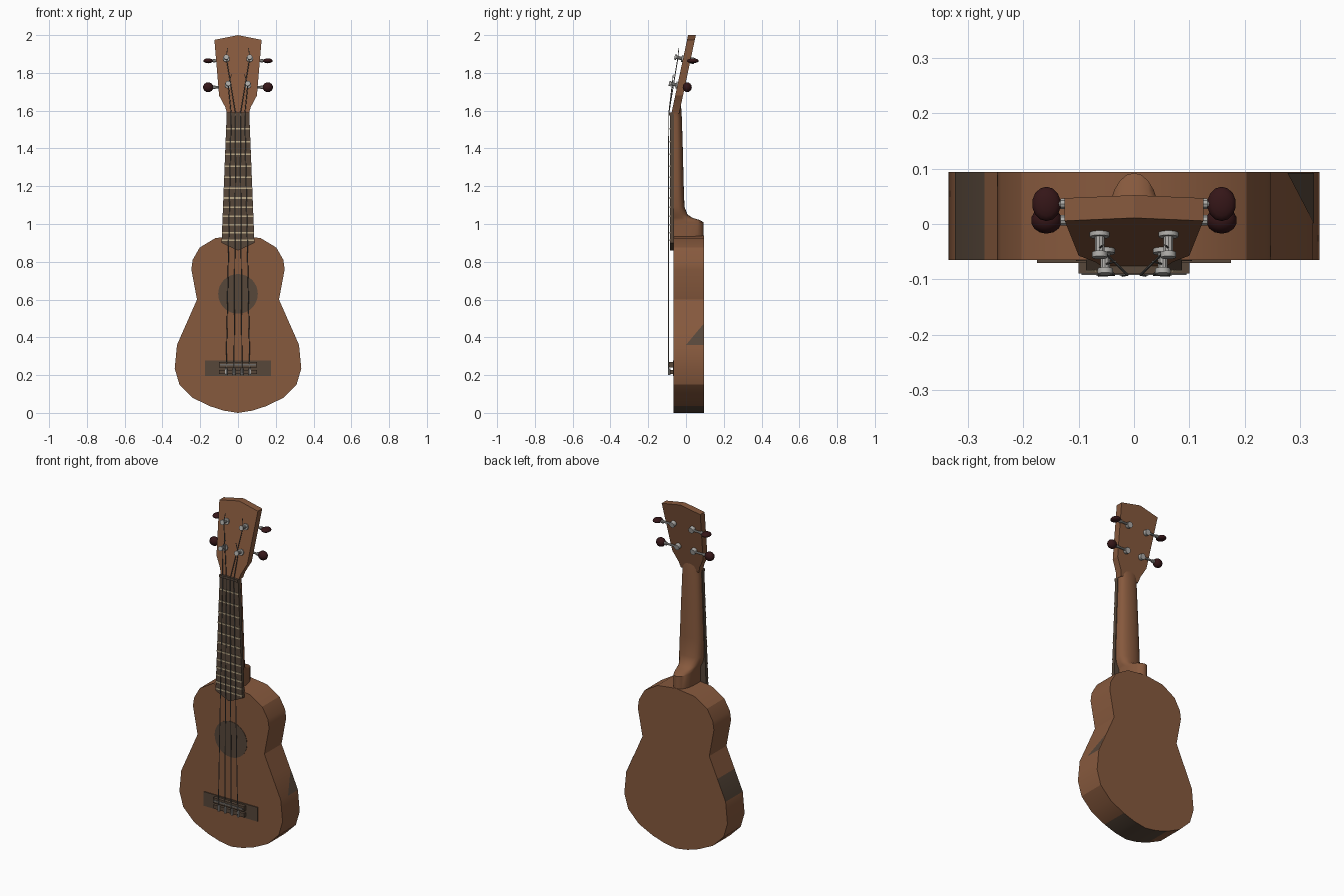
import bpy, bmesh, math
from mathutils import Vector

if "Cube" in bpy.data.objects:
    bpy.data.objects.remove(bpy.data.objects["Cube"])


def material(name, rgb):
    m = bpy.data.materials.new(name)
    m.diffuse_color = (*rgb, 1)
    m.use_nodes = True
    m.node_tree.nodes["Principled BSDF"].inputs["Base Color"].default_value = m.diffuse_color
    return m


wood = material("warm wood", (0.24, 0.10, 0.047))
dark = material("dark wood", (0.095, 0.063, 0.042))
fret_mat = material("fret brass", (0.50, 0.40, 0.25))
metal = material("grey metal", (0.42, 0.41, 0.39))
string_mat = material("string grey", (0.16, 0.15, 0.14))
knob_mat = material("dark red knob", (0.035, 0.008, 0.009))


def finish(name, bm, *mats, smooth=35):
    bmesh.ops.recalc_face_normals(bm, faces=bm.faces[:])
    me = bpy.data.meshes.new(name)
    bm.to_mesh(me)
    bm.free()
    ob = bpy.data.objects.new(name, me)
    bpy.context.collection.objects.link(ob)
    for m in mats:
        me.materials.append(m)
    bpy.ops.object.select_all(action='DESELECT')
    ob.select_set(True)
    bpy.context.view_layer.objects.active = ob
    bpy.ops.object.shade_smooth_by_angle(angle=math.radians(smooth))
    return ob


def mirrored(half):
    """Close a right-hand outline (bottom to top) by mirroring it in x."""
    return half + [(-x, z) for x, z in reversed(half) if x > 0]


def prism_bm(outline, y0, y1, lean=lambda z: 0):
    bm = bmesh.new()
    a = [bm.verts.new((x, y0 + lean(z), z)) for x, z in outline]
    b = [bm.verts.new((x, y1 + lean(z), z)) for x, z in outline]
    n = len(a)
    bm.faces.new(a)
    bm.faces.new(b[::-1])
    for i in range(n):
        bm.faces.new((a[i], b[i], b[(i + 1) % n], a[(i + 1) % n]))
    return bm


def box(name, lo, hi, mat):
    (x0, y0, z0), (x1, y1, z1) = lo, hi
    return finish(name, prism_bm([(x0, z0), (x1, z0), (x1, z1), (x0, z1)], y0, y1), mat)


def rod(name, a, b, r, mat, sides=10):
    a, b = Vector(a), Vector(b)
    bm = bmesh.new()
    bmesh.ops.create_cone(bm, cap_ends=True, segments=sides, radius1=r, radius2=r, depth=(b - a).length)
    q = (b - a).to_track_quat('Z', 'Y')
    for v in bm.verts:
        v.co = q @ v.co + (a + b) / 2
    return finish(name, bm, mat)


# Body: waisted outline with a few dark side panels
body_half = [(0, 0), (0.075, 0.012), (0.15, 0.036), (0.24, 0.08), (0.31, 0.15), (0.335, 0.235),
             (0.323, 0.36), (0.27, 0.48), (0.217, 0.60), (0.247, 0.76), (0.24, 0.81),
             (0.203, 0.875), (0.12, 0.925), (0, 0.94)]
bm = prism_bm(mirrored(body_half), -0.065, 0.094)
for f in bm.faces:
    c = f.calc_center_median()
    if len(f.verts) == 4 and ((c.x < 0 and 0.36 < c.z < 0.48) or (abs(c.x) < 0.15 and c.z < 0.05)):
        f.material_index = 1
finish("body", bm, wood, dark, smooth=28)
bm = bmesh.new()
bm.faces.new([bm.verts.new(p) for p in ((0.325, 0, 0.36), (0.325, 0.092, 0.36), (0.277, 0.092, 0.47))])
finish("side_patch", bm, dark)

# Sound hole
ring = [(0.105 * math.cos(i * math.tau / 32), 0.63 + 0.105 * math.sin(i * math.tau / 32)) for i in range(32)]
finish("sound_hole", prism_bm(ring, -0.067, -0.063), dark)

# Neck and heel: lofted U sections of (z, half width, back y)
sections = [(0.92, 0.05, 0.092), (1.01, 0.05, 0.092), (1.022, 0.052, 0.07), (1.032, 0.055, 0.035),
            (1.05, 0.066, 0.008), (1.09, 0.074, -0.008), (1.2, 0.071, -0.012), (1.4, 0.064, -0.017),
            (1.56, 0.058, -0.022), (1.61, 0.058, -0.025), (1.65, 0.07, -0.03)]
bm = bmesh.new()
rows = []
for z, w, back in sections:
    row = []
    front = -0.068 + max(0, z - 1.6) * 0.21
    for i in range(13):
        t = math.pi * i / 12
        row.append(bm.verts.new((w * math.cos(t), front + (back - front) * max(0, math.sin(t)) ** 0.6, z)))
    rows.append(row)
for r0, r1 in zip(rows, rows[1:]):
    for i in range(13):
        j = (i + 1) % 13
        bm.faces.new((r0[i], r0[j], r1[j], r1[i]))
bm.faces.new(rows[0])
bm.faces.new(rows[-1])
finish("neck", bm, wood)


# Headstock: leans back above the nut
def lean(z):
    return (z - 1.6) * 0.2125


head_half = [(0, 1.585), (0.058, 1.585), (0.068, 1.62), (0.1, 1.68), (0.125, 1.975), (0, 2.0)]
finish("headstock", prism_bm(mirrored(head_half), -0.074, -0.033, lean), wood, smooth=15)

# Fretboard, nut and frets
board_half = [(0, 0.86), (0.087, 0.90), (0.06, 1.58), (0, 1.58)]
board = board_half[:3] + [(-0.06, 1.58), (-0.087, 0.90)]
finish("fretboard", prism_bm(board, -0.084, -0.063), dark)
box("nut", (-0.06, -0.09, 1.575), (0.06, -0.066, 1.59), dark)
for n in range(1, 13):
    z = 1.58 - 1.33 * (1 - 2 ** (-n / 12))
    w = 0.06 + 0.027 * (1.58 - z) / 0.68
    box("fret", (-w, -0.087, z - 0.004), (w, -0.083, z + 0.004), fret_mat)

# Bridge
box("bridge_plate", (-0.175, -0.070, 0.195), (0.175, -0.064, 0.278), dark)
box("bridge_block_low", (-0.1, -0.086, 0.205), (0.1, -0.065, 0.228), dark)
box("bridge_block_high", (-0.1, -0.089, 0.24), (0.1, -0.065, 0.27), dark)
box("saddle", (-0.095, -0.092, 0.25), (0.095, -0.088, 0.258), string_mat)

# Tuners: post, collar, gear, shaft and oval knob
N = Vector((0, -0.978, 0.208))
posts = []
for side in (-1, 1):
    for px, z, size in ((0.052, 1.735, (0.028, 0.024, 0.026)), (0.062, 1.875, (0.026, 0.031, 0.013))):
        front = Vector((side * px, -0.074 + lean(z), z))
        back = front - N * 0.041
        rod("tuner_collar", front - N * 0.005, front + N * 0.008, 0.018, metal, 12)
        rod("tuner_post", front, front + N * 0.046, 0.009, metal)
        rod("tuner_cap", front + N * 0.036, front + N * 0.046, 0.014, metal, 12)
        rod("tuner_gear", back + N * 0.005, back - N * 0.02, 0.017, metal, 12)
        axle = back - N * 0.012
        tip = Vector((side * 0.145, axle.y, axle.z))
        rod("tuner_shaft", axle, tip, 0.006, metal)
        rod("tuner_bushing", tip - Vector((side * 0.025, 0, 0)), tip - Vector((side * 0.012, 0, 0)), 0.01, metal)
        bm = bmesh.new()
        bmesh.ops.create_uvsphere(bm, u_segments=14, v_segments=8, radius=1)
        for v in bm.verts:
            v.co = Vector([v.co[k] * size[k] for k in range(3)]) + Vector((side * 0.158, axle.y, axle.z))
        finish("tuner_knob", bm, knob_mat, smooth=60)
        posts.append(front + N * 0.028)

# Strings: bridge to nut, nut to post, plus bridge knots
order = [posts[0], posts[1], posts[3], posts[2]]
for i, post in enumerate(order):
    k = i - 1.5
    low, nut = (k * 0.042, -0.093, 0.21), (k * 0.024, -0.0915, 1.583)
    rod("string", low, nut, 0.0025, string_mat, 6)
    rod("string_end", nut, post, 0.0025, string_mat, 6)
    rod("string_tail", post, post + Vector((-k * 0.012, 0.005, 0.05)), 0.002, string_mat, 6)
    rod("string_knot", (low[0], -0.088, 0.2), (low[0], -0.088, 0.235), 0.007, metal, 8)
